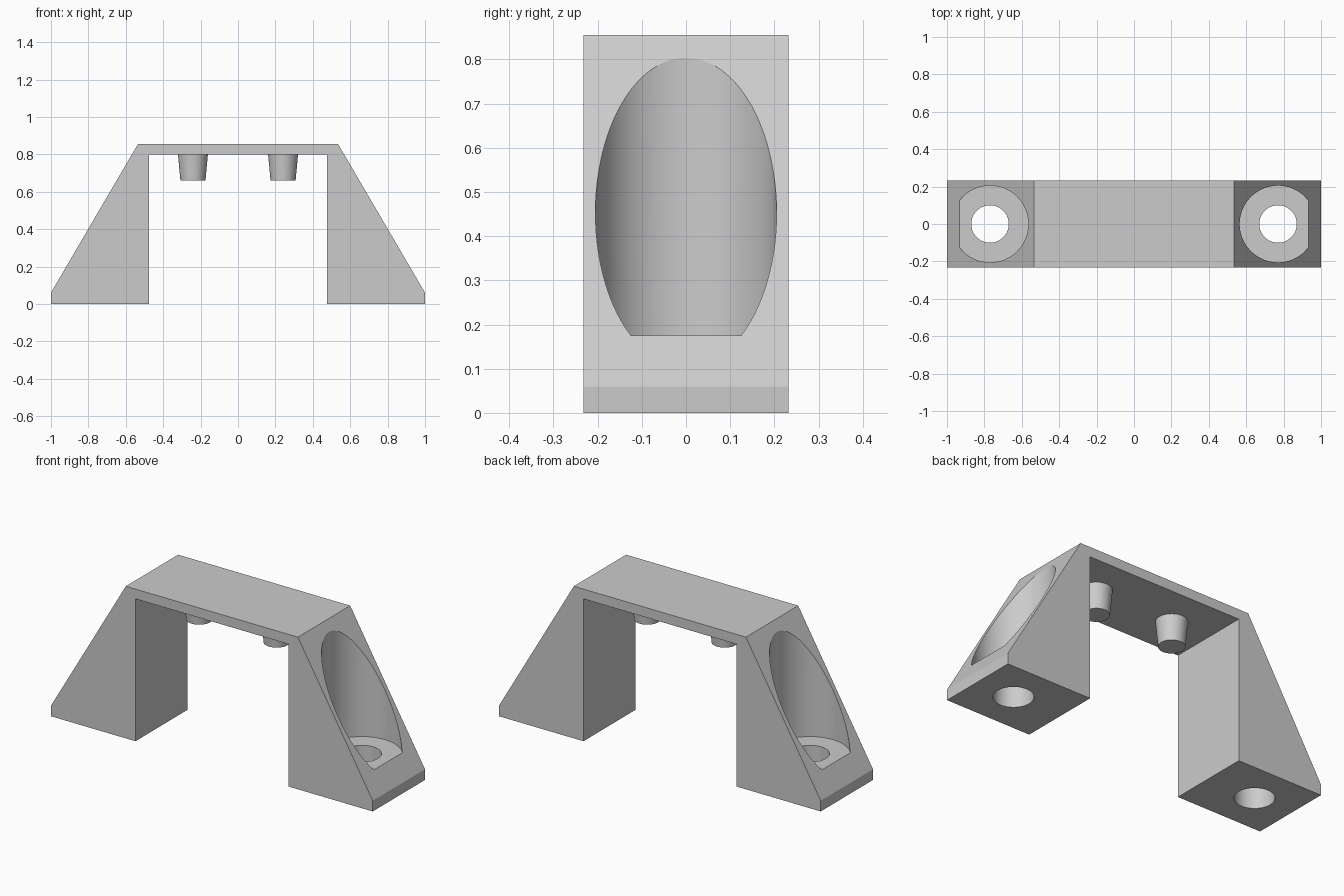
import bpy
import bmesh
import math

cube = bpy.data.objects.get("Cube")
if cube:
    bpy.data.objects.remove(cube, do_unlink=True)

HALF_DEPTH = 0.232
BORE_X = 0.77
PEG_X = 0.241

grey = bpy.data.materials.new("plain_grey")
grey.use_nodes = True
colour = (0.6, 0.6, 0.6, 1)
grey.diffuse_color = colour
grey.node_tree.nodes["Principled BSDF"].inputs["Base Color"].default_value = colour


def make_object(name, bm):
    bmesh.ops.recalc_face_normals(bm, faces=bm.faces[:])
    mesh = bpy.data.meshes.new(name)
    bm.to_mesh(mesh)
    bm.free()
    mesh.materials.append(grey)
    obj = bpy.data.objects.new(name, mesh)
    bpy.context.collection.objects.link(obj)
    return obj


def make_cone(name, x, z_low, z_high, r_low, r_high):
    bm = bmesh.new()
    bmesh.ops.create_cone(bm, cap_ends=True, segments=96,
                          radius1=r_low, radius2=r_high, depth=z_high - z_low)
    bmesh.ops.translate(bm, verts=bm.verts[:], vec=(x, 0, (z_low + z_high) / 2))
    return make_object(name, bm)


def activate(obj):
    bpy.ops.object.select_all(action="DESELECT")
    obj.select_set(True)
    bpy.context.view_layer.objects.active = obj


def smooth(obj):
    activate(obj)
    bpy.ops.object.shade_smooth_by_angle(angle=math.radians(30))


# Bridge body: mirrored half profile, extruded front to back
half = [(0.475, 0.8), (0.475, 0), (1, 0), (1, 0.06), (0.535, 0.855)]
outline = half + [(-x, z) for x, z in reversed(half)]
bm = bmesh.new()
face = bm.faces.new([bm.verts.new((x, -HALF_DEPTH, z)) for x, z in outline])
extruded = bmesh.ops.extrude_face_region(bm, geom=[face])["geom"]
bmesh.ops.translate(bm, vec=(0, 2 * HALF_DEPTH, 0),
                    verts=[g for g in extruded if isinstance(g, bmesh.types.BMVert)])
body = make_object("bridge_body", bm)

# Screw holes: wide counterbore above, narrow through hole below
for side in (-1, 1):
    for z_low, z_high, radius in ((0.175, 1.2, 0.205), (-0.2, 0.3, 0.1)):
        cutter = make_cone("hole_cutter", side * BORE_X, z_low, z_high, radius, radius)
        cutter.hide_render = True
        cut = body.modifiers.new("screw_hole", "BOOLEAN")
        cut.operation = "DIFFERENCE"
        cut.solver = "EXACT"
        cut.object = cutter
        activate(body)
        bpy.ops.object.modifier_apply(modifier=cut.name)
        bpy.data.objects.remove(cutter, do_unlink=True)
smooth(body)

# Tapered pegs under the bridge, slightly sunk into it
for side, label in ((-1, "right"), (1, "left")):
    smooth(make_cone(label + "_peg", side * PEG_X, 0.66, 0.81, 0.067, 0.081))
